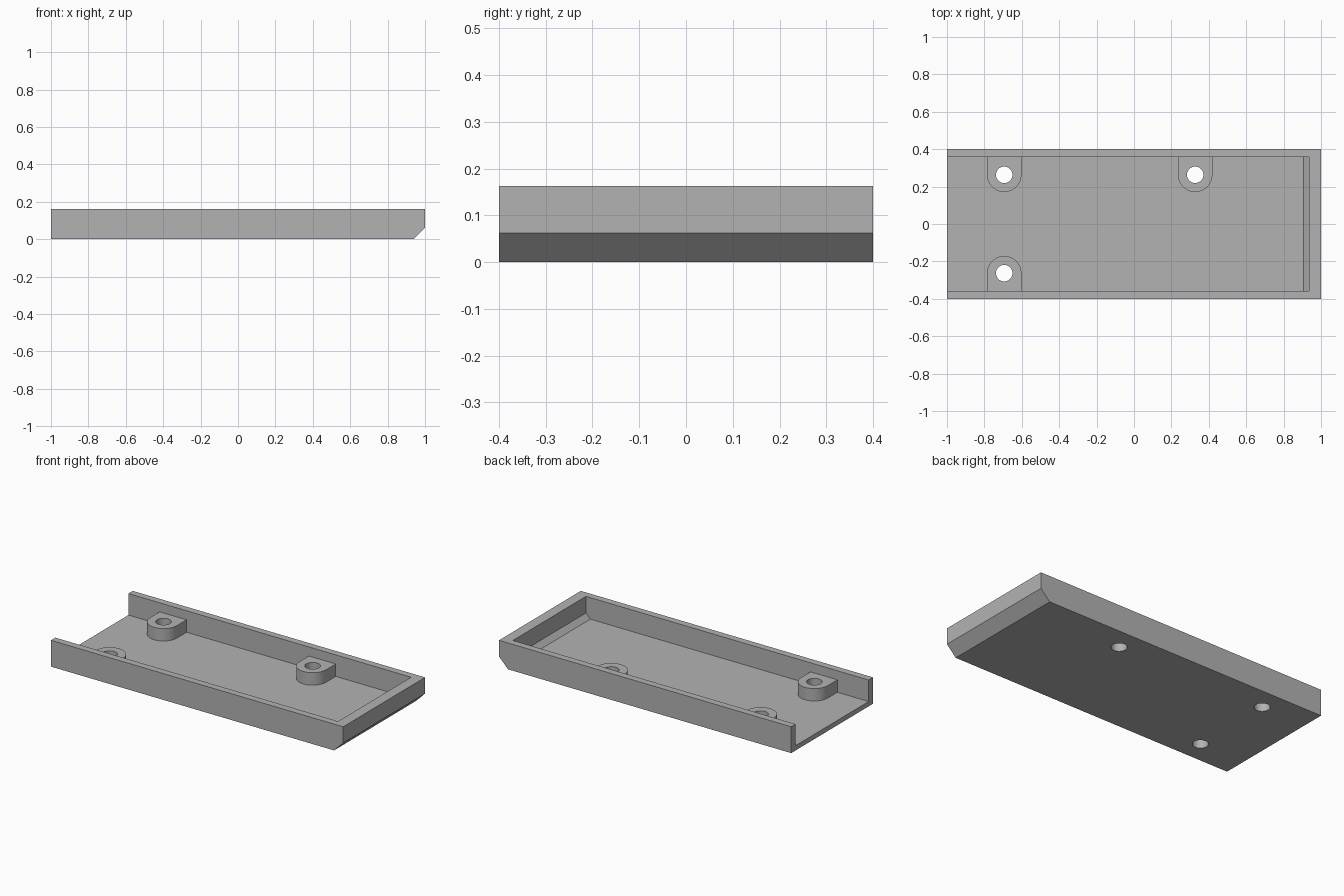
import bpy, bmesh
from math import cos, sin, pi
from mathutils import Vector

if "Cube" in bpy.data.objects:
    bpy.data.objects.remove(bpy.data.objects["Cube"], do_unlink=True)

LENGTH, WIDTH, HEIGHT = 2.0, 0.8, 0.163
WALL, FLOOR, END = 0.043, 0.03, 0.065
CHAMFER = 0.0625
BOSS_R, HOLE_R, BOSS_TOP = 0.092, 0.044, 0.107
HX, HY = LENGTH / 2, WIDTH / 2
BOSSES = [(-0.694, 1), (0.327, 1), (-0.694, -1)]   # x position, side of the tray
BOSS_Y = 0.263

grey = bpy.data.materials.new("mid_grey")
grey.use_nodes = True
grey.diffuse_color = (0.45, 0.45, 0.45, 1)
grey.node_tree.nodes["Principled BSDF"].inputs["Base Color"].default_value = (0.45, 0.45, 0.45, 1)


def prism(name, outline, shift):
    """Solid made by sweeping a closed outline along a vector."""
    bm = bmesh.new()
    face = bm.faces.new([bm.verts.new(p) for p in outline])
    swept = bmesh.ops.extrude_face_region(bm, geom=[face], use_keep_orig=True)
    verts = [v for v in swept["geom"] if isinstance(v, bmesh.types.BMVert)]
    bmesh.ops.translate(bm, verts=verts, vec=Vector(shift))
    bmesh.ops.recalc_face_normals(bm, faces=bm.faces)
    mesh = bpy.data.meshes.new(name)
    bm.to_mesh(mesh)
    bm.free()
    mesh.materials.append(grey)
    obj = bpy.data.objects.new(name, mesh)
    bpy.context.collection.objects.link(obj)
    return obj


def arc(x, y, r, start, end, steps, z):
    return [(x + r * cos(start + (end - start) * i / steps),
             y + r * sin(start + (end - start) * i / steps), z)
            for i in range(steps + 1)]


def combine(target, tool, operation):
    """Apply a boolean and discard the helper solid."""
    mod = target.modifiers.new(operation.lower(), 'BOOLEAN')
    mod.operation, mod.solver, mod.object = operation, 'EXACT', tool
    bpy.context.view_layer.objects.active = target
    bpy.ops.object.modifier_apply(modifier=mod.name)
    bpy.data.objects.remove(tool, do_unlink=True)


# Tray body: side profile with a chamfered lower end
profile = [(-HX, 0), (HX - CHAMFER, 0), (HX, CHAMFER), (HX, HEIGHT), (-HX, HEIGHT)]
tray = prism("tray", [(x, -HY, z) for x, z in profile], (0, WIDTH, 0))

# Pocket: open at one end and on top, sloped at the other end
inner = HX - END
slope = 0.03
pocket = [(-HX - 0.1, FLOOR), (inner - slope, FLOOR), (inner, FLOOR + slope),
          (inner, HEIGHT + 0.1), (-HX - 0.1, HEIGHT + 0.1)]
side = HY - WALL
combine(tray, prism("pocket_cutter", [(x, -side, z) for x, z in pocket],
                    (0, 2 * side, 0)), 'DIFFERENCE')

# Screw bosses: rounded tabs joined to the side walls
base = FLOOR / 2
for x, s in BOSSES:
    outline = arc(x, s * BOSS_Y, BOSS_R, 0, -s * pi, 24, base)
    back = s * (HY - WALL / 2)
    outline += [(x - BOSS_R, back, base), (x + BOSS_R, back, base)]
    combine(tray, prism("screw_boss", outline, (0, 0, BOSS_TOP - base)), 'UNION')

# Screw holes through bosses and floor
for x, s in BOSSES:
    circle = arc(x, s * BOSS_Y, HOLE_R, 0, 2 * pi, 40, -0.1)[:-1]
    combine(tray, prism("hole_cutter", circle, (0, 0, HEIGHT + 0.2)), 'DIFFERENCE')

# Smooth the curved walls, keep the edges crisp
bpy.ops.object.select_all(action='DESELECT')
tray.select_set(True)
bpy.context.view_layer.objects.active = tray
bpy.ops.object.shade_smooth_by_angle(angle=pi / 6)
